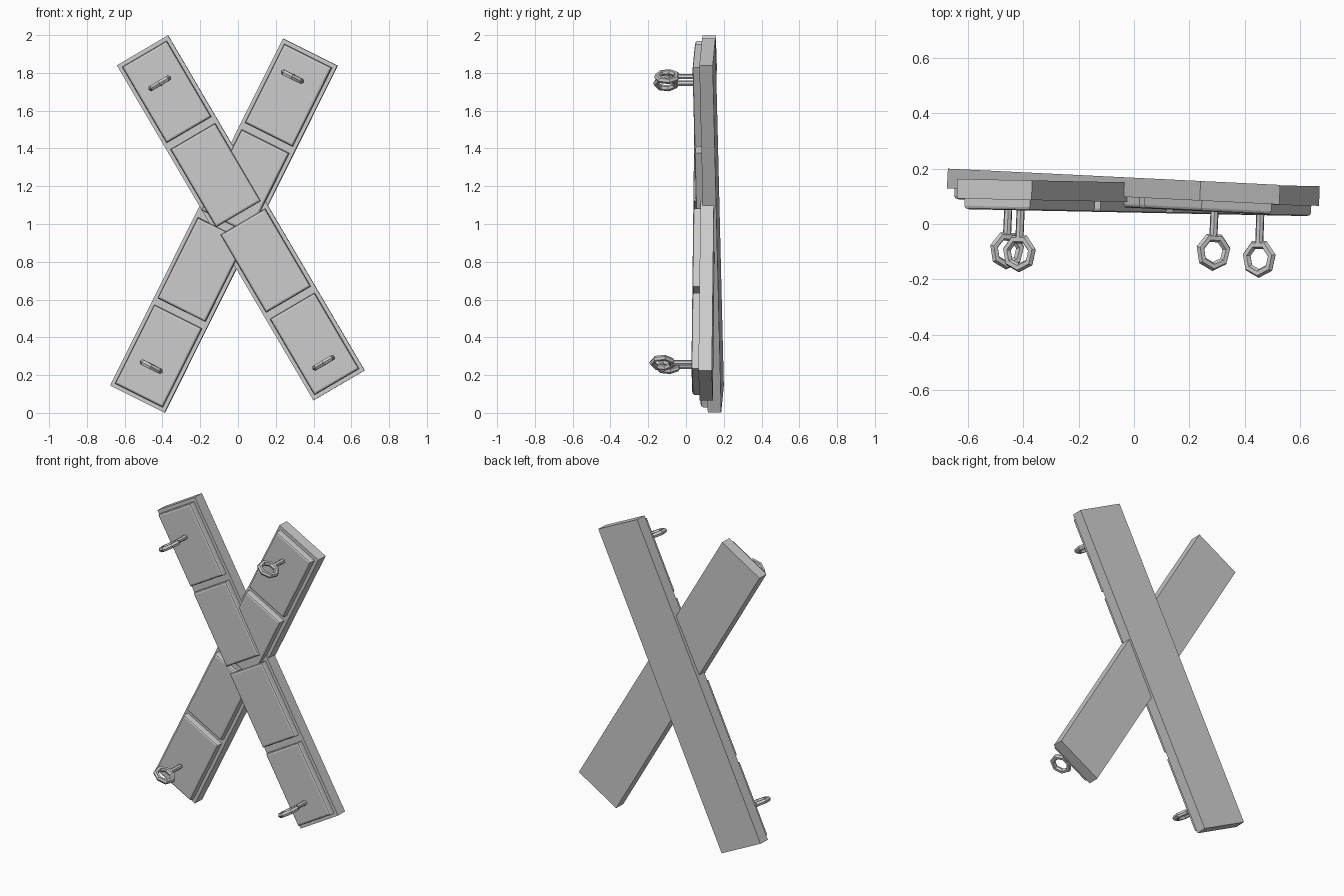
import bpy, bmesh
from math import radians
from mathutils import Matrix, Vector

if "Cube" in bpy.data.objects:
    bpy.data.objects.remove(bpy.data.objects["Cube"])

THICK, RAISE = 0.071, 0.038


def add_object(name, bm, matrix):
    mesh = bpy.data.meshes.new(name)
    bmesh.ops.recalc_face_normals(bm, faces=bm.faces)
    bm.to_mesh(mesh)
    bm.free()
    ob = bpy.data.objects.new(name, mesh)
    bpy.context.collection.objects.link(ob)
    ob.matrix_world = matrix
    return ob


def box(size, centre, bevel_front=0.0):
    bm = bmesh.new()
    bmesh.ops.create_cube(bm, size=1, matrix=Matrix.Translation(centre) @ Matrix.Diagonal((*size, 1)))
    if bevel_front:
        front = min(bm.faces, key=lambda f: f.calc_center_median().y)
        bmesh.ops.bevel(bm, geom=list(front.edges), offset=bevel_front, segments=2,
                        profile=0.5, affect='EDGES')
    return bm


def rod(a, b, radius):
    a, b = Vector(a), Vector(b)
    bm = bmesh.new()
    bmesh.ops.create_cone(bm, cap_ends=True, segments=7, radius1=radius, radius2=radius,
                          depth=(b - a).length)
    rot = (b - a).to_track_quat('Z', 'Y').to_matrix().to_4x4()
    return bm, Matrix.Translation((a + b) / 2) @ rot


def plank(name, centre, lean, yaw, width, length, rings):
    rot = Matrix.Rotation(radians(yaw), 4, 'Z') @ Matrix.Rotation(radians(lean), 4, 'Y')
    frame = Matrix.Translation(centre) @ rot
    # backing beam
    add_object(name + "_beam", box((width, THICK, length), (0, 0, 0)), frame)
    # four raised pads with softened front edges
    for i, (lo, hi) in enumerate([(0.022, 0.488), (0.528, 1.005)]):
        for side in (-1, 1):
            z = side * (length / 2 - (lo + hi) / 2)
            pad = box((width - 0.04, RAISE + 0.01, hi - lo),
                      (0, -THICK / 2 - RAISE / 2 + 0.005, z), 0.012)
            add_object(f"{name}_pad_{i}_{'low' if side < 0 else 'high'}", pad, frame)
    # ring bolts: stem plus seven-sided ring
    for i, (x, y, z) in enumerate(rings):
        bm, m = rod((x + 0.005, 0.06, z), (x, y + 0.045, z), 0.015)
        add_object(f"{name}_stem_{i}", bm, m)
        bpy.ops.mesh.primitive_torus_add(major_segments=7, minor_segments=6,
                                         major_radius=0.054, minor_radius=0.016)
        ring = bpy.context.object
        ring.name = f"{name}_ring_{i}"
        ring.matrix_world = Matrix.Translation((x, y, z)) @ rot @ Matrix.Rotation(radians(-90), 4, 'Z')


plank("front_plank", (0.015, 0.1145, 1.0325), -30.4, -1.15, 0.314, 2.057,
      [(-0.415, -0.105, 1.745), (0.453, -0.125, 0.265)])
plank("rear_plank", (-0.074, 0.1355, 0.9915), 26.5, -2.8, 0.322, 2.053,
      [(0.287, -0.10, 1.78), (-0.46, -0.095, 0.245)])
